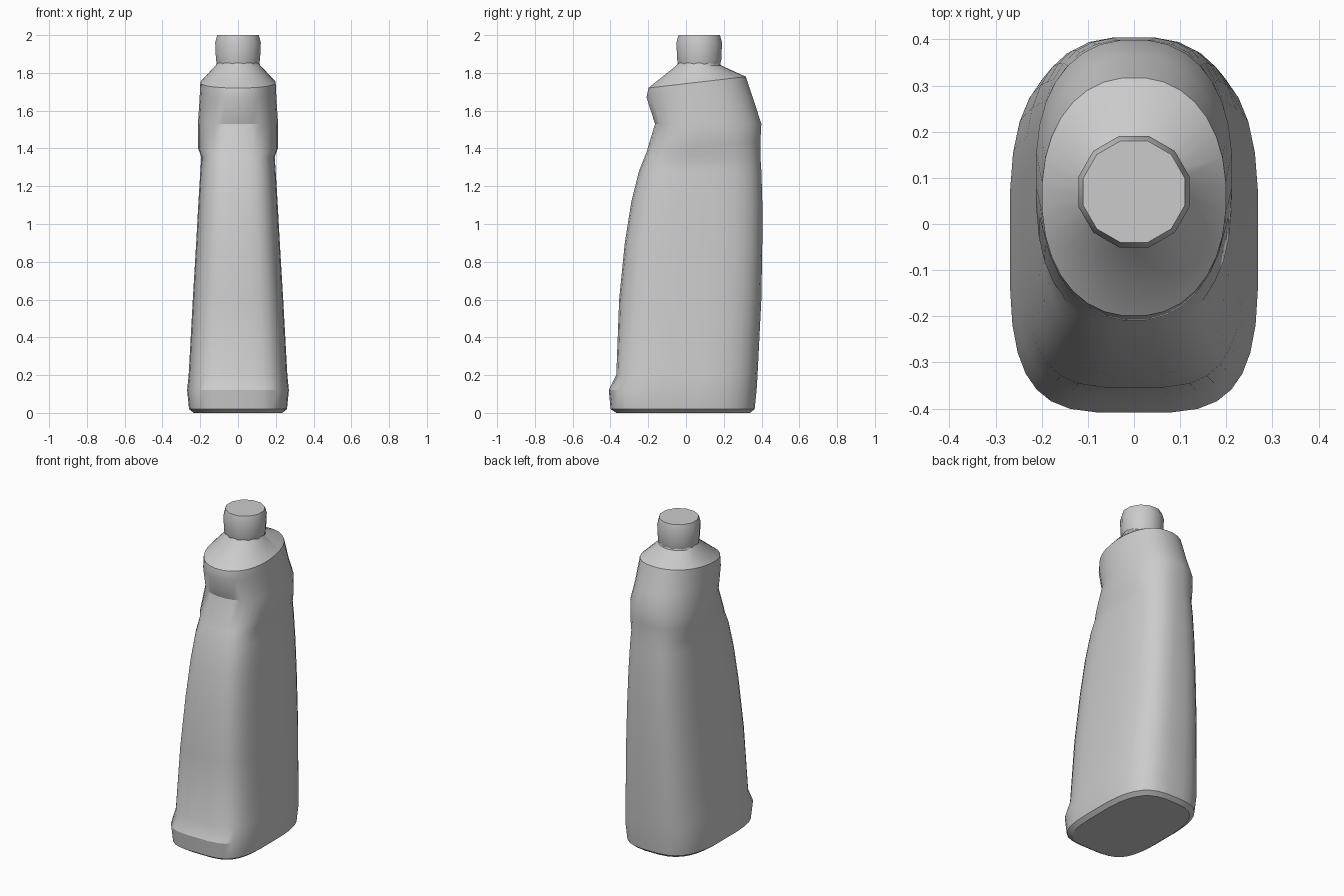
import bpy, bmesh, math

cube = bpy.data.objects.get("Cube")
if cube:
    bpy.data.objects.remove(cube, do_unlink=True)

grey = bpy.data.materials.new("plain grey")
grey.use_nodes = True
COLOUR = (0.6, 0.6, 0.6, 1)
grey.diffuse_color = COLOUR
grey.node_tree.nodes["Principled BSDF"].inputs["Base Color"].default_value = COLOUR


def power(v, n):
    return math.copysign(abs(v) ** (2 / n), v)


def loft(name, sections, sides, angle):
    """Skin rounded rings: (front z, back z, front y, back y, half width, front and back squareness)."""
    bm = bmesh.new()
    rings = []
    for zf, zb, yf, yb, half, nf, nb in sections:
        ring = []
        for i in range(sides):
            a = math.tau * (i + 0.5) / sides
            s, c = math.sin(a), math.cos(a)
            n = nb if s > 0 else nf
            u = power(s, n)
            y = (yf + yb) / 2 + u * (yb - yf) / 2
            z = zf + (zb - zf) * (u + 1) / 2
            ring.append(bm.verts.new((half * power(c, n), y, z)))
        rings.append(ring)
    for low, high in zip(rings, rings[1:]):
        for i in range(sides):
            j = (i + 1) % sides
            bm.faces.new((low[i], low[j], high[j], high[i]))
    bm.faces.new(rings[0][::-1])
    bm.faces.new(rings[-1])
    mesh = bpy.data.meshes.new(name)
    bm.to_mesh(mesh)
    bm.free()
    mesh.materials.append(grey)
    obj = bpy.data.objects.new(name, mesh)
    bpy.context.collection.objects.link(obj)
    bpy.ops.object.select_all(action="DESELECT")
    obj.select_set(True)
    bpy.context.view_layer.objects.active = obj
    bpy.ops.object.shade_smooth_by_angle(angle=math.radians(angle))
    return obj


# Bottle: flared foot, tapering body, grip band and leaning shoulder
loft("bottle", [
    (0, 0, -0.37, 0.34, 0.235, 3.7, 3),
    (0.02, 0.02, -0.4, 0.365, 0.26, 3.7, 3),
    (0.12, 0.12, -0.41, 0.375, 0.27, 3.7, 3),
    (0.2, 0.2, -0.37, 0.38, 0.262, 3.7, 3),
    (0.6, 0.6, -0.355, 0.4, 0.24, 3.6, 3),
    (0.9, 0.9, -0.325, 0.405, 0.222, 3.5, 3),
    (1.12, 1.12, -0.29, 0.405, 0.21, 3.4, 2.9),
    (1.28, 1.28, -0.25, 0.4, 0.2, 3.3, 2.8),
    (1.355, 1.355, -0.22, 0.395, 0.195, 3.1, 2.7),
    (1.38, 1.44, -0.21, 0.395, 0.213, 2.7, 2.5),
    (1.53, 1.53, -0.165, 0.4, 0.213, 2.4, 2.3),
    (1.67, 1.63, -0.21, 0.368, 0.205, 2.2, 2.2),
    (1.72, 1.78, -0.2, 0.318, 0.2, 2.2, 2.2),
    (1.84, 1.84, -0.05, 0.185, 0.118, 2, 2),
    (1.86, 1.86, -0.04, 0.18, 0.11, 2, 2),
], 32, 28)

# Cap: slightly barrelled, with a flat top
loft("cap", [(z, z, 0.07 - r, 0.07 + r, r, 2, 2) for z, r in
             [(1.845, 0.115), (1.87, 0.121), (1.96, 0.125), (2, 0.114)]], 12, 40)
